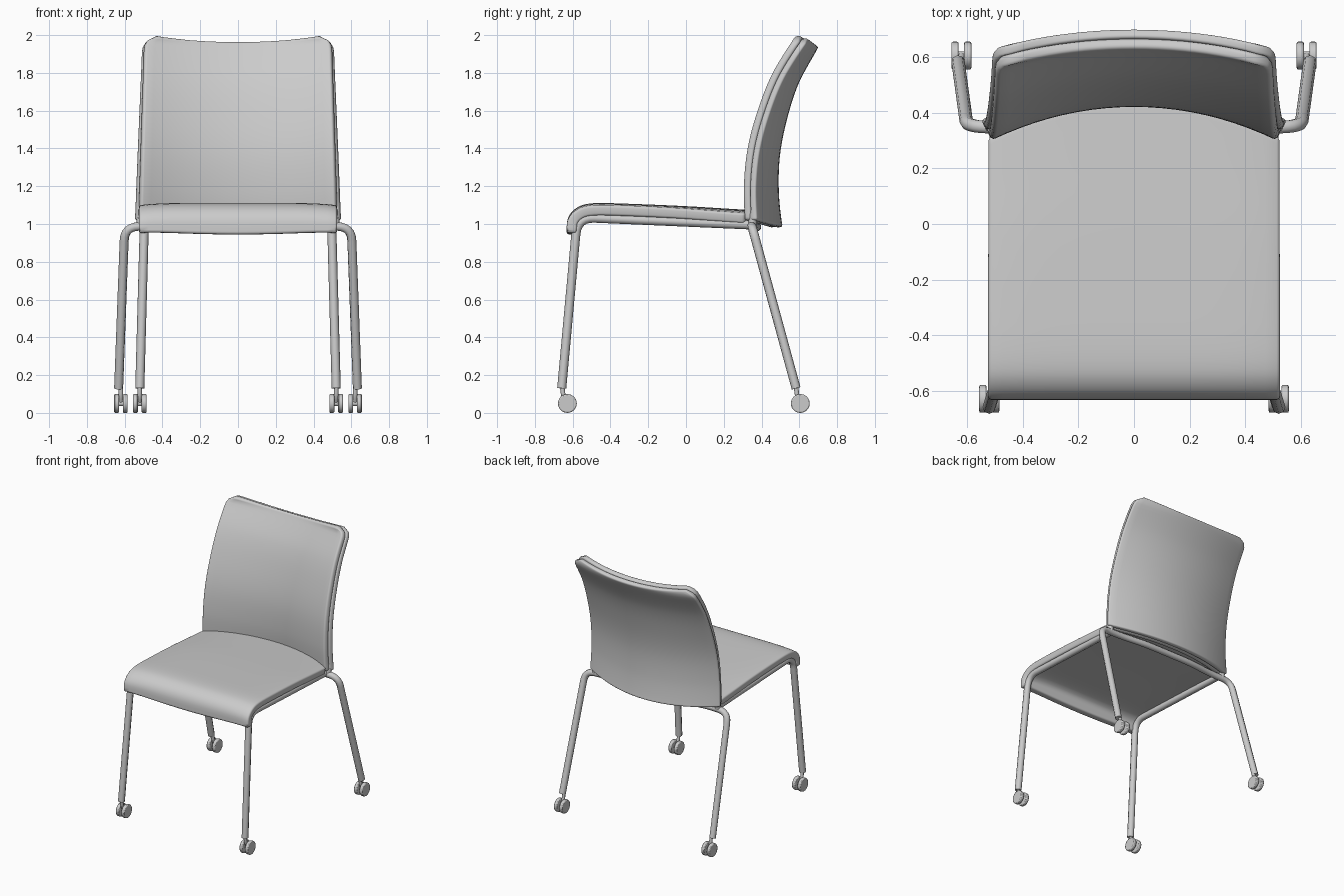
import bpy, bmesh, math
from mathutils import Vector

if "Cube" in bpy.data.objects:
    bpy.data.objects.remove(bpy.data.objects["Cube"])

grey = bpy.data.materials.new("warm_grey")
grey.use_nodes = True
COLOUR = (0.6, 0.6, 0.6, 1)
grey.diffuse_color = COLOUR
grey.node_tree.nodes["Principled BSDF"].inputs["Base Color"].default_value = COLOUR


def smooth(obj, angle=40):
    bpy.ops.object.select_all(action="DESELECT")
    obj.select_set(True)
    bpy.context.view_layer.objects.active = obj
    bpy.ops.object.shade_smooth_by_angle(angle=math.radians(angle))


def add_mesh(name, bm):
    mesh = bpy.data.meshes.new(name)
    bm.to_mesh(mesh)
    bm.free()
    mesh.materials.append(grey)
    obj = bpy.data.objects.new(name, mesh)
    bpy.context.collection.objects.link(obj)
    return obj


def sample(points, t):
    """Catmull-Rom point at t in 0..1 along a list of points."""
    f = t * (len(points) - 1)
    i = min(int(f), len(points) - 2)
    f -= i
    p = [Vector(points[max(0, min(len(points) - 1, i + k))]) for k in (-1, 0, 1, 2)]
    return 0.5 * (2 * p[1] + (p[2] - p[0]) * f
                  + (2 * p[0] - 5 * p[1] + 4 * p[2] - p[3]) * f ** 2
                  + (3 * (p[1] - p[2]) + p[3] - p[0]) * f ** 3)


def slab(name, surface, nu, nv, thickness, bevel):
    """Curved sheet given by surface(u, v), thickened away from its face."""
    bm = bmesh.new()
    rows = [[bm.verts.new(surface(2 * i / nu - 1, j / nv)) for i in range(nu + 1)]
            for j in range(nv + 1)]
    for a, b in zip(rows, rows[1:]):
        for i in range(nu):
            bm.faces.new((a[i], a[i + 1], b[i + 1], b[i]))
    obj = add_mesh(name, bm)
    solid = obj.modifiers.new("thickness", "SOLIDIFY")
    solid.thickness = thickness
    solid.offset = -1
    round_off = obj.modifiers.new("soft_edge", "BEVEL")
    round_off.width = bevel
    round_off.segments = 3
    round_off.limit_method = "ANGLE"
    round_off.angle_limit = math.radians(50)
    smooth(obj, 50)
    return obj


def fillet(points, radius, steps=6):
    """Round the inner corners of a path."""
    pts = [Vector(p) for p in points]
    out = [pts[0]]
    for a, b, c in zip(pts, pts[1:], pts[2:]):
        r = min(radius, (a - b).length * 0.48, (c - b).length * 0.48)
        p, q = b + (a - b).normalized() * r, b + (c - b).normalized() * r
        for k in range(steps + 1):
            t = k / steps
            out.append(p * (1 - t) ** 2 + b * 2 * t * (1 - t) + q * t * t)
    return out + [pts[-1]]


def tube(name, points, radius, bend=0.08):
    path = fillet(points, bend)
    curve = bpy.data.curves.new(name, "CURVE")
    curve.dimensions = "3D"
    curve.bevel_depth = radius
    curve.bevel_resolution = 2
    curve.use_fill_caps = True
    spline = curve.splines.new("POLY")
    spline.points.add(len(path) - 1)
    for point, co in zip(spline.points, path):
        point.co = (*co, 1)
    spline.use_smooth = True
    curve.materials.append(grey)
    obj = bpy.data.objects.new(name, curve)
    bpy.context.collection.objects.link(obj)
    return obj


def disc(name, centre, radius, width, bevel):
    bpy.ops.mesh.primitive_cylinder_add(vertices=24, radius=radius, depth=width,
                                        location=centre, rotation=(0, math.pi / 2, 0))
    obj = bpy.context.object
    obj.name = name
    obj.data.materials.append(grey)
    mod = obj.modifiers.new("soft_rim", "BEVEL")
    mod.width = bevel
    mod.segments = 2
    mod.limit_method = "ANGLE"
    smooth(obj)


# Seat cushion: rolled front lip, rear edge follows the curved backrest
SEAT = [(0, -0.632, 0.965), (0, -0.625, 1.035), (0, -0.575, 1.088), (0, -0.49, 1.11),
        (0, -0.3, 1.107), (0, -0.05, 1.095), (0, 0.15, 1.08), (0, 0.31, 1.068)]


def seat_surface(u, v):
    p = sample(SEAT, v)
    p.x = 0.525 * u
    p.y += 0.14 * (1 - u * u) * max(0, (v - 0.6) / 0.4)
    p.z -= 0.02 * (1 - u * u) * max(0, 1 - v * 5)
    p.z -= 0.012 * abs(u) ** 6
    return p


slab("seat_cushion", seat_surface, 20, 28, 0.055, 0.02)

# Backrest: padded front and a slightly wider rear shell
BACK = [(0, 0.307, 1.02), (0, 0.302, 1.2), (0, 0.322, 1.4), (0, 0.375, 1.6),
        (0, 0.455, 1.8), (0, 0.575, 1.995)]


def back_surface(half_bottom, half_top, depth, trim):
    def surface(u, v):
        p = sample(BACK, v * (1 - trim))
        half = half_bottom + (half_top - half_bottom) * v
        # narrow the last rows for rounded upper corners
        corner = max(0, (v - 0.93) / 0.07)
        half -= 0.065 * (1 - math.sqrt(max(0, 1 - corner ** 2)))
        bow = 1 - u * u
        p.x = half * u
        p.y += depth + (0.135 - 0.075 * v) * bow
        p.z += bow * (-0.04 + 0.015 * v) - depth * 0.45 * v
        return p
    return surface


slab("backrest_pad", back_surface(0.515, 0.49, 0, 0.005), 20, 40, 0.04, 0.014)
slab("backrest_shell", back_surface(0.535, 0.5, 0.036, 0), 20, 40, 0.034, 0.01)

# Rear crossbar continuing outward and down into both rear legs
half = [(0.2, 0.375, 0.985), (0.42, 0.345, 0.99), (0.6, 0.35, 0.985), (0.632, 0.583, 0.13)]
tube("rear_leg_frame", [(-x, y, z) for x, y, z in reversed(half)] + half, 0.024, 0.075)

for side, s in (("left", 1), ("right", -1)):
    # Side rail under the seat that bends down into the front leg
    tube(side + "_front_leg_rail", [(s * 0.495, 0.345, 0.995), (s * 0.495, -0.575, 1.035),
                                    (s * 0.52, -0.658, 0.13)], 0.024, 0.09)
    # Clip joining backrest and frame
    tube(side + "_backrest_clip", [(s * 0.515, 0.35, 0.985), (s * 0.515, 0.36, 1.07)], 0.022)
    # Twin wheel castors
    for end, x, y, leg_y in (("front", 0.52, -0.628, -0.655), ("rear", 0.62, 0.605, 0.583)):
        name = side + "_" + end + "_castor"
        tube(name + "_stem", [(s * x, leg_y, 0.135), (s * x, leg_y + 0.005, 0.09),
                              (s * x, y, 0.055)], 0.012, 0.02)
        disc(name + "_axle", (s * x, y, 0.05), 0.014, 0.06, 0.002)
        for k in (-1, 1):
            disc(name + "_wheel", (s * x + k * 0.023, y, 0.05), 0.05, 0.026, 0.006)
